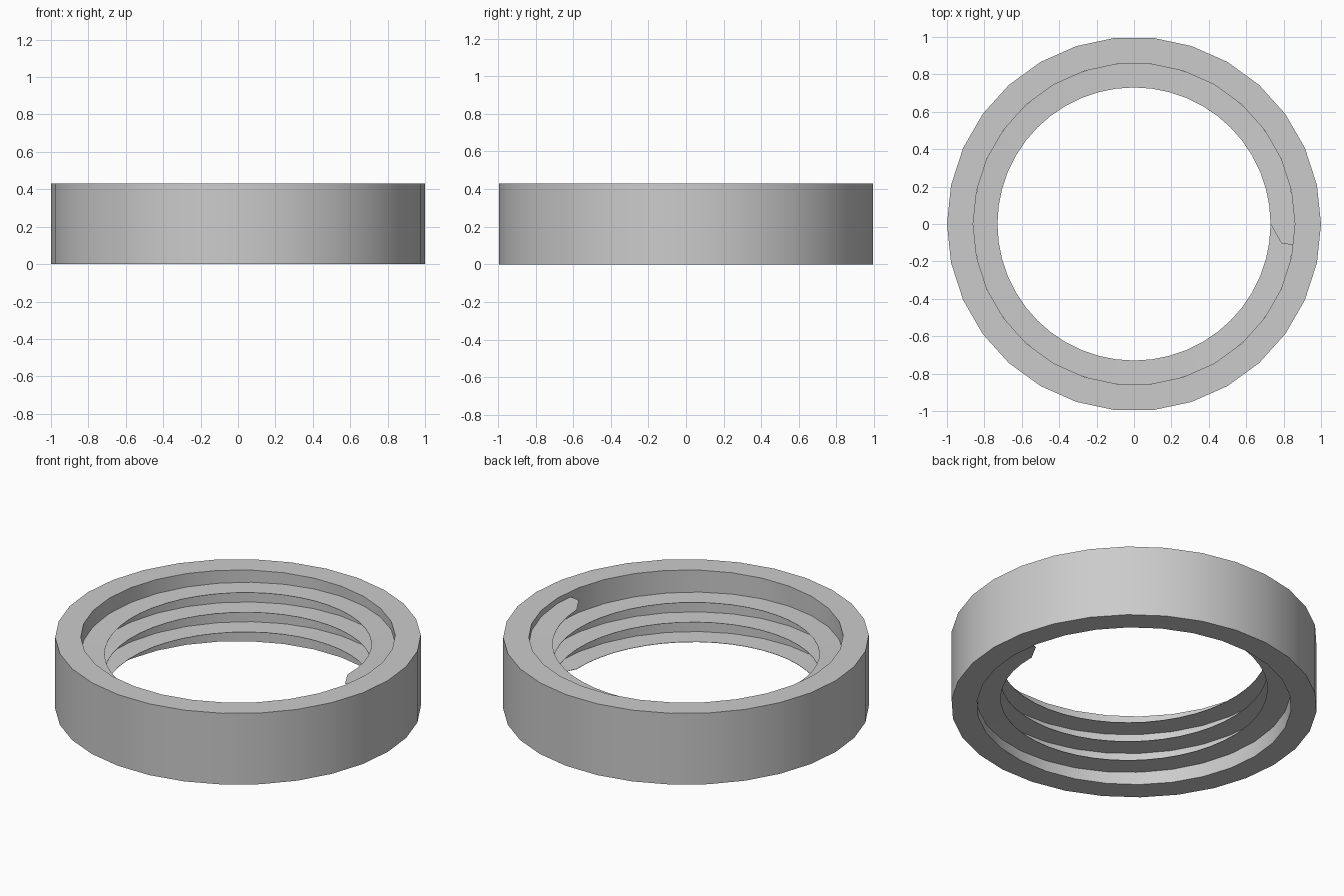
import bpy, bmesh, math

cube = bpy.data.objects.get("Cube")
if cube:
    bpy.data.objects.remove(cube, do_unlink=True)

HEIGHT = 0.43
OUTER, INNER, CREST = 1.0, 0.86, 0.73
PITCH, TURNS, STEPS = 0.119, 3, 48

grey = bpy.data.materials.new("plain grey")
grey.use_nodes = True
colour = (0.6, 0.6, 0.6, 1)
grey.diffuse_color = colour
grey.node_tree.nodes["Principled BSDF"].inputs["Base Color"].default_value = colour


def sweep(name, sections, closed):
    """Skin a row of equal cross-sections into a solid."""
    bm = bmesh.new()
    rows = [[bm.verts.new(p) for p in s] for s in sections]
    n = len(rows[0])
    pairs = list(zip(rows, rows[1:]))
    if closed:
        pairs.append((rows[-1], rows[0]))
    else:
        bm.faces.new(rows[0])
        bm.faces.new(rows[-1])
    for a, b in pairs:
        for i in range(n):
            j = (i + 1) % n
            bm.faces.new((a[i], a[j], b[j], b[i]))
    bmesh.ops.recalc_face_normals(bm, faces=bm.faces)
    mesh = bpy.data.meshes.new(name)
    bm.to_mesh(mesh)
    bm.free()
    mesh.materials.append(grey)
    obj = bpy.data.objects.new(name, mesh)
    bpy.context.collection.objects.link(obj)
    bpy.ops.object.select_all(action="DESELECT")
    obj.select_set(True)
    bpy.context.view_layer.objects.active = obj
    bpy.ops.object.shade_smooth_by_angle(angle=math.radians(30))
    return obj


def section(angle, profile):
    return [(r * math.cos(angle), r * math.sin(angle), z) for r, z in profile]


# Outer ring: a thirty-sided band
band = [(OUTER, 0), (OUTER, HEIGHT), (INNER, HEIGHT), (INNER, 0)]
sweep("ring_body", [section(math.tau * i / 30, band) for i in range(30)], True)

# Inner thread: a thin left-handed fin, cut back to half depth at both ends
fin = []
last = TURNS * STEPS
for i in range(-1, last + 2):
    turn = i / STEPS
    z = HEIGHT / 2 + PITCH * (turn - TURNS / 2)
    tip = CREST if 0 <= i <= last else (CREST + INNER) / 2
    profile = [(INNER, z - 0.003), (INNER, z + 0.003), (tip, z + 0.001), (tip, z - 0.001)]
    fin.append(section(-math.tau * turn, profile))
sweep("inner_thread", fin, False)
